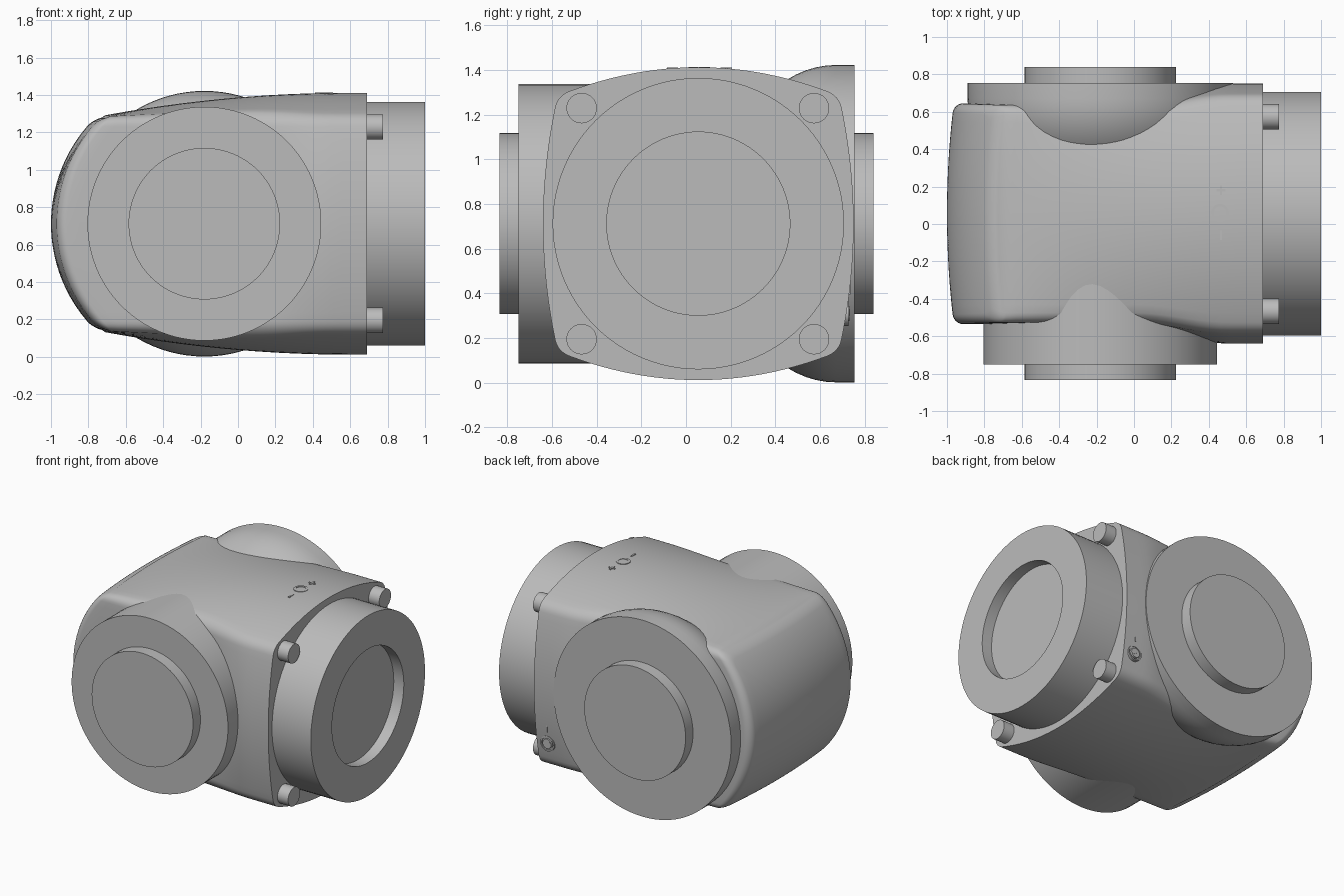
import bpy, bmesh, math
from mathutils import Vector, Matrix

if "Cube" in bpy.data.objects:
    bpy.data.objects.remove(bpy.data.objects["Cube"], do_unlink=True)

grey = bpy.data.materials.new("cast grey")
grey.use_nodes = True
COLOUR = (0.5, 0.5, 0.5, 1)
grey.diffuse_color = COLOUR
grey.node_tree.nodes["Principled BSDF"].inputs["Base Color"].default_value = COLOUR

CY, CZ = 0.055, 0.712   # axis of the housing
PX = -0.18              # axis of the two side ports


def finish(name, bm):
    bmesh.ops.recalc_face_normals(bm, faces=bm.faces)
    mesh = bpy.data.meshes.new(name)
    bm.to_mesh(mesh)
    bm.free()
    mesh.materials.append(grey)
    obj = bpy.data.objects.new(name, mesh)
    bpy.context.collection.objects.link(obj)
    bpy.ops.object.select_all(action="DESELECT")
    obj.select_set(True)
    bpy.context.view_layer.objects.active = obj
    bpy.ops.object.shade_smooth_by_angle(angle=math.radians(30))
    return obj


def bridge(bm, rings):
    for a, b in zip(rings, rings[1:]):
        n = len(a)
        for i in range(n):
            bm.faces.new((a[i], a[(i + 1) % n], b[(i + 1) % n], b[i]))


def lathe(name, profile, origin, axis, sides=96):
    """Revolve (radius, distance along axis) points, closing both ends."""
    bm = bmesh.new()
    rot = Vector(axis).to_track_quat("Z", "Y")
    rings = []
    for r, h in profile:
        ring = []
        for i in range(sides):
            a = math.tau * i / sides
            p = rot @ Vector((r * math.cos(a), r * math.sin(a), h))
            ring.append(bm.verts.new(Vector(origin) + p))
        rings.append(ring)
    bridge(bm, rings)
    bm.faces.new(rings[0])
    bm.faces.new(rings[-1])
    return finish(name, bm)


def box(name, centre, size, turn=0, axis="Z"):
    bm = bmesh.new()
    bmesh.ops.create_cube(bm, size=1, matrix=Matrix.Translation(centre)
                          @ Matrix.Rotation(turn, 4, axis) @ Matrix.Diagonal((*size, 1)))
    return finish(name, bm)


# Housing: barrel-sided section that flattens and narrows towards the closed end
def smooth(t):
    t = min(max(t, 0), 1)
    return t * t * (3 - 2 * t)


def top(y, x):
    bulge = 0.13 - 0.07 * max(0.6 - x, 0) ** 2
    return 0.57 + max(bulge, 0) * (1 - (y / 0.635) ** 2)


def side(z, x):
    open_end = smooth((x - 0.0) / 0.5)
    return 0.58 + 0.05 * open_end + (0.01 + 0.055 * open_end) * (1 - (z / 0.57) ** 2)


def quarter(x, n=12):
    """Quarter of the section from the side middle to the top middle."""
    r = 0.05
    ye, ze = side(0.57, x), 0.57
    pts = [(side(z, x), z) for z in [(ze - r) * i / n for i in range(n + 1)]]
    a, c, y1 = Vector(pts[-1]), Vector((ye, ze)), ye - r
    b = Vector((y1, top(y1, x)))
    for i in range(1, 6):
        t = i / 6
        pts.append(tuple(a * (1 - t) ** 2 + c * 2 * t * (1 - t) + b * t * t))
    return pts + [(y1 * (1 - i / n), top(y1 * (1 - i / n), x)) for i in range(n + 1)]


def section(x):
    q = quarter(x)
    half = q + [(-y, z) for y, z in reversed(q[:-1])]
    return half + [(y, -z) for y, z in reversed(half[1:-1])]


def end_x(y, z):
    return -0.2 - math.sqrt(0.64 - z * z) + 0.035 * (y / 0.58) ** 2


bm = bmesh.new()
ROUND, STEPS = 0.05, 24
last = section(-0.8)
rings = []
for k in range(STEPS + 1):
    ring = []
    for i, (y, z) in enumerate(last):
        x = 0.69 + (end_x(y, z) + ROUND - 0.69) * k / STEPS
        ring.append(bm.verts.new((x, *section(x)[i])))
    rings.append(ring)
for k in range(1, 7):          # rounded rim
    a = math.pi / 2 * k / 6
    s = 1 - ROUND / 0.58 * (1 - math.cos(a))
    rings.append([bm.verts.new((end_x(y * s, z * s) + ROUND * (1 - math.sin(a)), y * s, z * s))
                  for y, z in last])
for k in range(1, 12):         # domed end
    s = (1 - ROUND / 0.58) * (1 - k / 12)
    rings.append([bm.verts.new((end_x(y * s, z * s), y * s, z * s)) for y, z in last])
bridge(bm, rings)
bm.faces.new(rings[0])
bm.faces.new(rings[-1])
bmesh.ops.translate(bm, verts=bm.verts, vec=(0, CY, CZ))
finish("housing", bm)

# Open end: collar with a recessed bore, and four bolts
lathe("end_collar", [(0.652, 0.66), (0.652, 1.0), (0.41, 1.0), (0.41, 0.92)],
      (0, CY, CZ), (1, 0, 0))
for sy in (-1, 1):
    for sz in (-1, 1):
        lathe("bolt", [(0.068, 0.66), (0.068, 0.775)],
              (0, CY - 0.002 + sy * 0.52, CZ + sz * 0.517), (1, 0, 0), 32)

# Front port: straight neck with a raised disc
lathe("front_port", [(0.625, 0.2), (0.625, 0.75), (0.405, 0.75), (0.405, 0.835)],
      (PX, 0, CZ), (0, -1, 0))

# Back port: bowl-shaped neck with a raised disc
bowl = [(0.71 * math.cos(a), 0.67 - 0.52 * math.sin(a))
        for a in [math.radians(80 - 5 * i) for i in range(17)]]
lathe("back_port", bowl + [(0.71, 0.755), (0.405, 0.755), (0.405, 0.84)],
      (PX, 0, CZ), (0, 1, 0))

# Adjustment marks on top: ring, plus and minus
TOP = CZ + 0.70
lathe("dial_mark", [(0.033, -0.02), (0.033, 0.002), (0.048, 0.002), (0.048, -0.02)],
      (0.46, 0.06, TOP), (0, 0, 1), 32)
for turn in (0, math.pi / 2):
    box("plus_mark", (0.465, 0.18, TOP - 0.006), (0.05, 0.012, 0.01), turn)
box("minus_mark", (0.465, -0.06, TOP - 0.006), (0.012, 0.05, 0.01))

# Slotted adjusting screw on the back side
lathe("screw_head", [(0.055, 0.65), (0.055, 0.728), (0.045, 0.728), (0.045, 0.718),
                     (0.036, 0.718), (0.034, 0.732)], (0.6, 0, 0.31), (0, 1, 0), 32)
box("screw_slot_bar", (0.6, 0.732, 0.31), (0.06, 0.006, 0.01), math.radians(30), "Y")
box("screw_mark", (0.6, 0.733, 0.42), (0.01, 0.006, 0.05))
